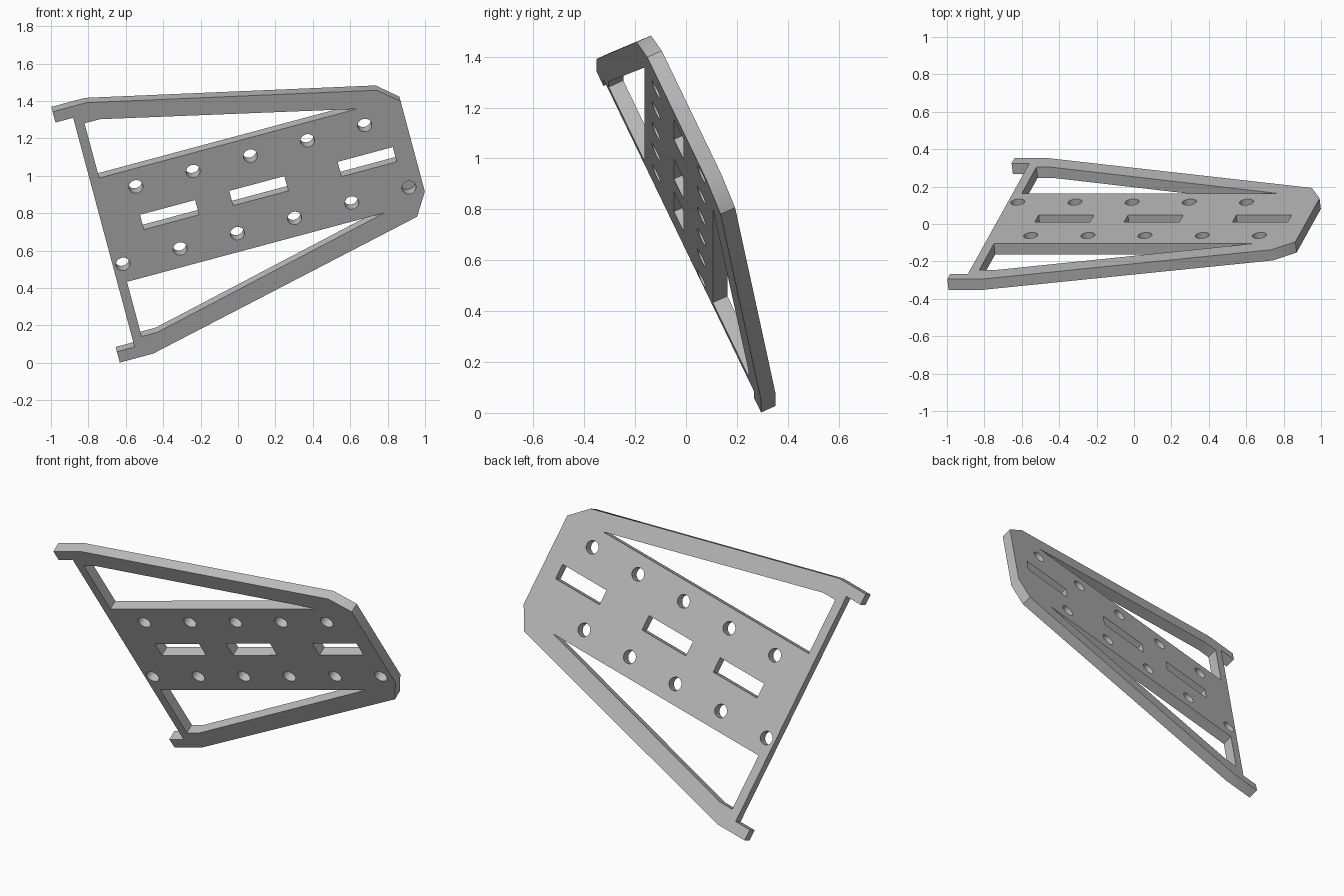
import bpy, math
from mathutils import Matrix

if "Cube" in bpy.data.objects:
    bpy.data.objects.remove(bpy.data.objects["Cube"], do_unlink=True)

THICK = 0.063
HOLE_R = 0.038
PITCH = 0.3166

grey = bpy.data.materials.new("plain_grey")
grey.diffuse_color = (0.5, 0.5, 0.5, 1)
grey.use_nodes = True
grey.node_tree.nodes["Principled BSDF"].inputs["Base Color"].default_value = (0.5, 0.5, 0.5, 1)

# Plate lies in local XY, then leans forward and rolls
pose = (Matrix.Translation((-0.226, 0, 0.843))
        @ Matrix.Rotation(math.radians(-15), 4, 'Y')
        @ Matrix.Rotation(math.radians(115), 4, 'X'))


def circle(cx, cy, r, n=32):
    return [(cx + r * math.cos(math.tau * i / n), cy + r * math.sin(math.tau * i / n))
            for i in range(n)]


def slot(x, length=0.305, half=0.045):
    return [(x, -half), (x + length, -half), (x + length, half), (x, half)]


def plate(name, loops, thick, shift=0):
    """Fill closed loops (inner ones become openings) and give them thickness."""
    curve = bpy.data.curves.new(name + "_profile", 'CURVE')
    curve.dimensions = '2D'
    curve.fill_mode = 'BOTH'
    curve.extrude = thick / 2
    for pts in loops:
        spline = curve.splines.new('POLY')
        spline.points.add(len(pts) - 1)
        for p, (x, y) in zip(spline.points, pts):
            p.co = (x, y, 0, 1)
        spline.use_cyclic_u = True
    curve.materials.append(grey)
    obj = bpy.data.objects.new(name, curve)
    bpy.context.collection.objects.link(obj)
    bpy.ops.object.select_all(action='DESELECT')
    obj.select_set(True)
    bpy.context.view_layer.objects.active = obj
    bpy.ops.object.convert(target='MESH')
    obj = bpy.context.view_layer.objects.active
    # Weld the caps to the walls
    bpy.ops.object.mode_set(mode='EDIT')
    bpy.ops.mesh.select_all(action='SELECT')
    bpy.ops.mesh.remove_doubles(threshold=0.0001)
    bpy.ops.mesh.normals_make_consistent(inside=False)
    bpy.ops.object.mode_set(mode='OBJECT')
    bpy.ops.object.shade_smooth_by_angle(angle=math.radians(30))
    obj.matrix_world = pose @ Matrix.Translation((0, 0, shift))
    return obj


# Outer silhouette: hooked feet at the left, clipped nose at the right
outline = [
    (-0.61, 0.766), (-0.423, 0.766), (1.095, 0.393), (1.202, 0.293),
    (1.202, -0.258), (1.127, -0.389), (-0.425, -0.766), (-0.61, -0.766),
    (-0.61, -0.70), (-0.512, -0.70), (-0.512, 0.70), (-0.61, 0.70),
]

# Mirrored openings between the centre panel and the side rails
window = [(-0.461, 0.317), (0.966, 0.317), (-0.376, 0.651), (-0.461, 0.651)]
openings = [[(x, s * y) for x, y in window] for s in (1, -1)]

# Slots along the centre, round holes in two rows
slots = [slot(x) for x in (-0.301, 0.193, 0.793)]
upper_holes = [circle(-0.283 + i * PITCH, 0.212, HOLE_R) for i in range(5)]
lower_holes = [circle(-0.457 + i * PITCH, -0.21, HOLE_R) for i in range(6)]

plate("bracket_plate", [outline] + openings + slots + upper_holes + lower_holes, THICK)

# The last lower hole is blind: close it at the back
floor = 0.003
plate("blind_hole_floor", [lower_holes[-1]], floor, shift=(floor - THICK) / 2)
